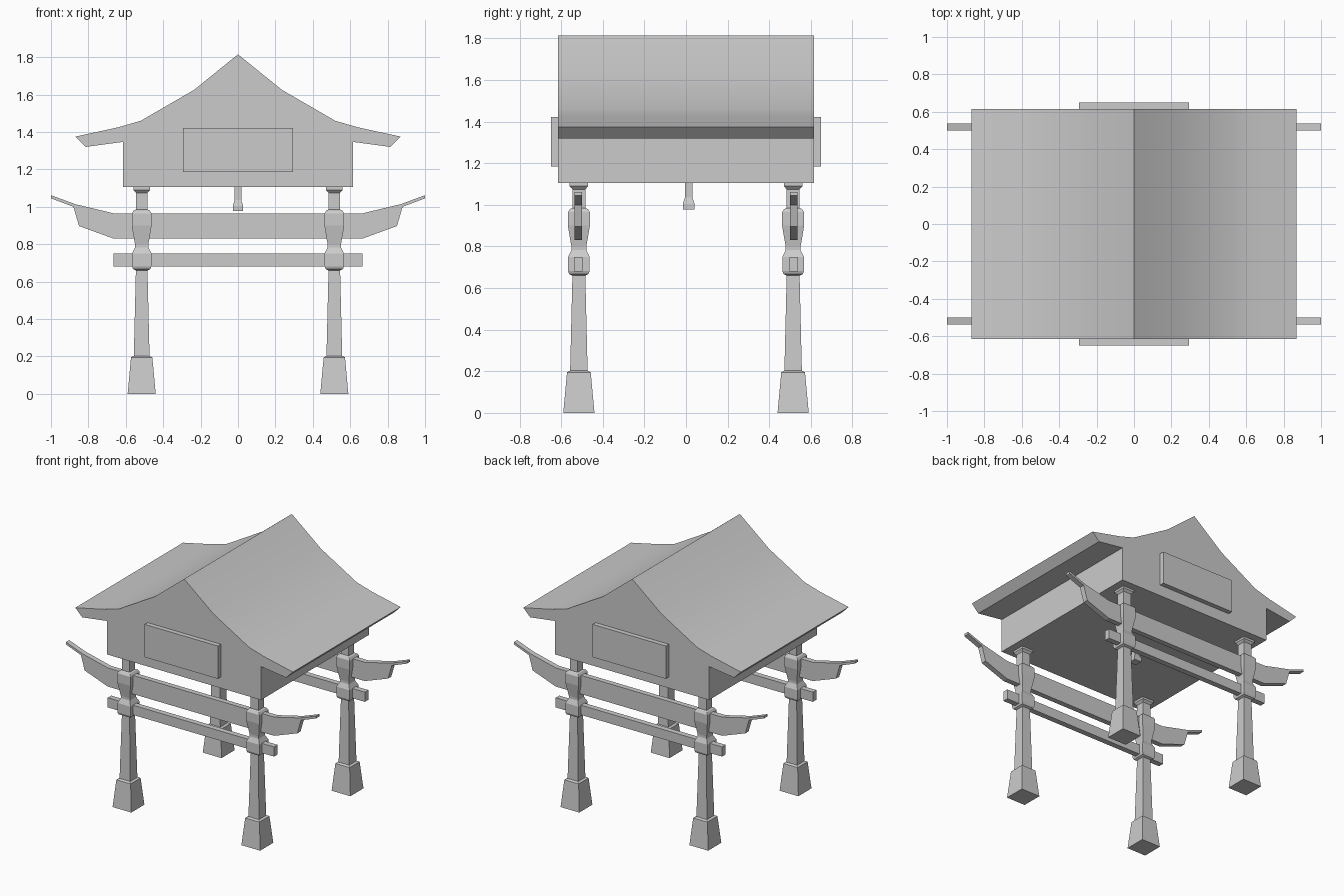
import bpy, bmesh, math

if "Cube" in bpy.data.objects:
    bpy.data.objects.remove(bpy.data.objects["Cube"])


def finish(bm, name):
    bmesh.ops.recalc_face_normals(bm, faces=bm.faces)
    me = bpy.data.meshes.new(name)
    bm.to_mesh(me)
    bm.free()
    ob = bpy.data.objects.new(name, me)
    bpy.context.collection.objects.link(ob)
    return ob


def prism(name, half, y0, y1):
    """Extrude along y a left-right symmetric outline given by its +x half."""
    outline = half + [(-x, z) for x, z in reversed(half) if x > 0]
    bm = bmesh.new()
    front = bm.faces.new([bm.verts.new((x, y0, z)) for x, z in outline])
    ext = bmesh.ops.extrude_face_region(bm, geom=[front])
    bmesh.ops.translate(bm, vec=(0, y1 - y0, 0),
                        verts=[g for g in ext['geom'] if isinstance(g, bmesh.types.BMVert)])
    # extrude_face_region can drop the source face, so close both ends
    bmesh.ops.holes_fill(bm, edges=bm.edges)
    return finish(bm, name)


def square_stack(name, cx, cy, levels):
    """Stack square rings (z, half width) into one closed column."""
    bm = bmesh.new()
    rings = [[bm.verts.new((cx + sx * h, cy + sy * h, z))
              for sx, sy in ((-1, -1), (1, -1), (1, 1), (-1, 1))] for z, h in levels]
    for a, b in zip(rings, rings[1:]):
        for i in range(4):
            j = (i + 1) % 4
            bm.faces.new((a[i], a[j], b[j], b[i]))
    bm.faces.new(rings[0])
    bm.faces.new(rings[-1])
    return finish(bm, name)


# Roof and gabled body
roof = prism("roof_body", [(0, 1.815), (0.235, 1.625), (0.52, 1.46), (0.64, 1.425),
                           (0.87, 1.375), (0.815, 1.32), (0.615, 1.347), (0.615, 1.105)],
             -0.615, 0.615)
bpy.context.view_layer.objects.active = roof
roof.select_set(True)
bpy.ops.object.shade_smooth_by_angle(angle=math.radians(30))
roof.select_set(False)

POST = [(0, 0.075), (0.195, 0.057), (0.203, 0.042), (0.66, 0.031),
        (0.667, 0.046), (0.682, 0.052), (0.75, 0.052), (0.783, 0.036),
        (0.80, 0.036), (0.9, 0.053), (0.965, 0.053), (0.98, 0.043),
        (0.985, 0.031), (1.075, 0.031), (1.09, 0.045), (1.107, 0.045)]
BEAM = [(0.665, 0.83), (0.85, 0.897), (0.88, 1.0), (1.0, 1.045), (1.0, 1.062),
        (0.87, 1.014), (0.665, 0.965)]
P = 0.515

for side, s in (("front", -1), ("back", 1)):
    # Four posts with stone feet and collars
    for hand, t in (("left", -1), ("right", 1)):
        square_stack(f"{side}_{hand}_post", t * P, s * P, POST)
    # Curved upper beam and straight lower beam
    y = s * (P + 0.003)
    prism(f"{side}_upper_beam", BEAM, y - 0.019, y + 0.019)
    prism(f"{side}_lower_beam", [(0.665, 0.68), (0.665, 0.75)], y - 0.02, y + 0.02)
    # Plain gable panel
    prism(f"{side}_panel", [(0.293, 1.185), (0.293, 1.422)],
          *sorted((s * 0.61, s * 0.649)))

# Hanging bell under the floor
square_stack("bell", 0, 0.013, [(0.977, 0.028), (1.005, 0.028), (1.035, 0.018), (1.107, 0.018)])
